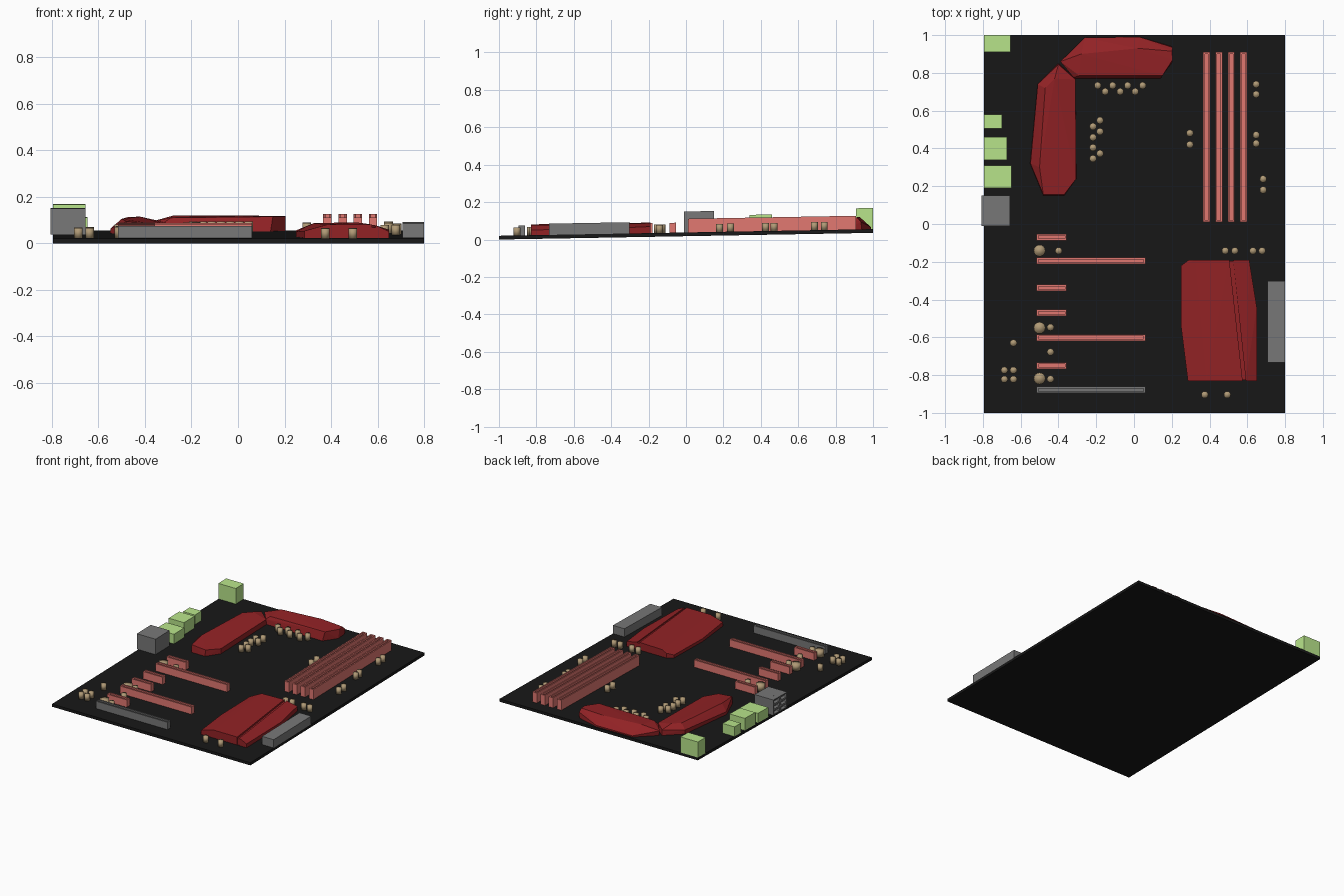
import bpy, bmesh, math
from mathutils import Matrix, Vector

if "Cube" in bpy.data.objects:
    bpy.data.objects.remove(bpy.data.objects["Cube"])

SLOPE = 0.0178   # whole board leans up slightly toward the back
TOP = 0.02       # board surface height


def mat(name, *rgb):
    """Material from 0-255 screen colour, converted to linear."""
    lin = [((c / 255 + 0.055) / 1.055) ** 2.4 for c in rgb]
    m = bpy.data.materials.new(name)
    m.diffuse_color = (*lin, 1)
    m.use_nodes = True
    m.node_tree.nodes["Principled BSDF"].inputs["Base Color"].default_value = m.diffuse_color
    return m


BLACK = mat("board_black", 24, 24, 24)
RED = mat("heatsink_red", 146, 34, 37)
SALMON = mat("slot_salmon", 226, 120, 113)
GREEN = mat("port_green", 185, 229, 139)
GREY = mat("connector_grey", 120, 120, 120)
TAN = mat("capacitor_tan", 176, 154, 118)


def finish(bm, name, material, angle=0):
    for v in bm.verts:
        v.co.z += SLOPE * (v.co.y + 1)
    bmesh.ops.recalc_face_normals(bm, faces=bm.faces)
    me = bpy.data.meshes.new(name)
    bm.to_mesh(me)
    bm.free()
    me.materials.append(material)
    ob = bpy.data.objects.new(name, me)
    bpy.context.collection.objects.link(ob)
    if angle:
        bpy.ops.object.select_all(action='DESELECT')
        ob.select_set(True)
        bpy.context.view_layer.objects.active = ob
        bpy.ops.object.shade_smooth_by_angle(angle=math.radians(angle))
    return ob


def add_box(bm, x0, x1, y0, y1, z0, z1):
    m = Matrix.Translation(((x0 + x1) / 2, (y0 + y1) / 2, (z0 + z1) / 2))
    m = m @ Matrix.Diagonal((x1 - x0, y1 - y0, z1 - z0, 1))
    bmesh.ops.create_cube(bm, size=1, matrix=m)


def box(name, material, *dims):
    bm = bmesh.new()
    add_box(bm, *dims)
    return finish(bm, name, material)


def socket(name, material, dims, direction, rim, depth):
    """Box with an inset recess in the face pointing along direction."""
    bm = bmesh.new()
    add_box(bm, *dims)
    d = Vector(direction)
    bm.normal_update()
    face = max(bm.faces, key=lambda f: f.normal.dot(d))
    bmesh.ops.inset_region(bm, faces=[face], thickness=rim)
    ext = bmesh.ops.extrude_discrete_faces(bm, faces=[face])
    for v in ext["faces"][0].verts:
        v.co -= d * depth
    return finish(bm, name, material)


def slot(name, material, x0, x1, y0, y1, h):
    socket(name, material, (x0, x1, y0, y1, TOP, h), (0, 0, 1), 0.013, 0.015)


def hull(name, base, top):
    """Faceted heatsink: convex body over a base outline and top points."""
    bm = bmesh.new()
    for x, y in base:
        bm.verts.new((x, y, TOP))
    for p in top:
        bm.verts.new(p)
    res = bmesh.ops.convex_hull(bm, input=bm.verts[:])
    junk = [v for v in res["geom_interior"] if isinstance(v, bmesh.types.BMVert)]
    bmesh.ops.delete(bm, geom=junk, context='VERTS')
    return finish(bm, name, RED)


# Board
box("circuit_board", BLACK, -0.795, 0.8, -1, 1, 0, TOP)

# Memory slots
for i in range(4):
    x = 0.384 + 0.0655 * i
    slot("memory_slot", SALMON, x - 0.018, x + 0.018, 0.01, 0.91, 0.093)

# Expansion slots: long and short
for y, c in ((-0.195, SALMON), (-0.602, SALMON), (-0.878, GREY)):
    slot("long_expansion_slot", c, -0.516, 0.06, y - 0.017, y + 0.017, 0.073)
for y in (-0.07, -0.338, -0.47, -0.75):
    slot("short_expansion_slot", SALMON, -0.516, -0.357, y - 0.017, y + 0.017, 0.073)

# Rear ports
for x1, y0, y1, h in ((-0.655, 0.91, 1.0, 0.133), (-0.70, 0.505, 0.58, 0.09),
                      (-0.672, 0.34, 0.46, 0.108), (-0.648, 0.19, 0.31, 0.09)):
    box("rear_port", GREEN, -0.795, x1, y0, y1, TOP, h)

# Audio block: body plus a 2 x 3 grid of jack openings facing the left edge
box("audio_block", GREY, -0.77, -0.656, -0.01, 0.15, TOP, 0.132)
for i in range(2):
    for j in range(3):
        y, z = -0.01 + 0.08 * i, TOP + 0.0373 * j
        socket("audio_jack", GREY, (-0.807, -0.77, y, y + 0.08, z, z + 0.0373),
               (-1, 0, 0), 0.009, 0.025)

# Drive connector block on the right edge
box("drive_connector", GREY, 0.707, 0.8, -0.733, -0.303, TOP, 0.08)

# Left power heatsink
hull("left_heatsink",
     [(-0.51, 0.74), (-0.40, 0.85), (-0.31, 0.77), (-0.305, 0.24),
      (-0.37, 0.15), (-0.48, 0.15), (-0.55, 0.32)],
     [(-0.548, 0.32, 0.04), (-0.51, 0.74, 0.05), (-0.47, 0.72, 0.083),
      (-0.42, 0.77, 0.083), (-0.50, 0.30, 0.082), (-0.48, 0.155, 0.074),
      (-0.37, 0.155, 0.064), (-0.306, 0.24, 0.057), (-0.31, 0.765, 0.058),
      (-0.40, 0.845, 0.06)])

# Top power heatsink
hull("top_heatsink",
     [(-0.385, 0.86), (-0.26, 0.985), (0.03, 0.99), (0.20, 0.94),
      (0.205, 0.86), (0.14, 0.77), (-0.31, 0.77)],
     [(-0.39, 0.86, 0.055), (-0.26, 0.987, 0.03), (0.03, 0.99, 0.03),
      (0.205, 0.935, 0.06), (0.205, 0.87, 0.083), (0.20, 0.915, 0.083),
      (0.15, 0.785, 0.083), (-0.29, 0.785, 0.078), (-0.28, 0.90, 0.085),
      (0.02, 0.93, 0.085), (-0.32, 0.775, 0.055)])

# Chipset heatsink: two faceted halves with a slanted channel between
hull("chipset_heatsink_left",
     [(0.25, -0.22), (0.29, -0.19), (0.505, -0.19), (0.575, -0.83),
      (0.285, -0.83), (0.25, -0.55)],
     [(0.25, -0.22, 0.042), (0.25, -0.55, 0.042), (0.285, -0.83, 0.05),
      (0.29, -0.19, 0.055), (0.325, -0.19, 0.072), (0.505, -0.19, 0.076),
      (0.575, -0.83, 0.078), (0.385, -0.83, 0.078)])
hull("chipset_heatsink_right",
     [(0.525, -0.19), (0.61, -0.19), (0.65, -0.44), (0.65, -0.83), (0.592, -0.83)],
     [(0.525, -0.19, 0.073), (0.592, -0.83, 0.074), (0.61, -0.19, 0.055),
      (0.65, -0.44, 0.048), (0.65, -0.83, 0.048)])
hull("chipset_heatsink_channel",
     [(0.48, -0.195), (0.55, -0.195), (0.62, -0.825), (0.55, -0.825)],
     [(0.48, -0.195, 0.065), (0.53, -0.195, 0.065),
      (0.60, -0.825, 0.065), (0.55, -0.825, 0.065)])


# Capacitors: softly shaded little cans
def capacitor(x, y, r=0.0185, h=0.043):
    bm = bmesh.new()
    bmesh.ops.create_cone(bm, cap_ends=True, segments=16, radius1=r, radius2=r, depth=h,
                          matrix=Matrix.Translation((x + 0.004, y - 0.004, TOP + h / 2)))
    finish(bm, "capacitor", TAN, 120)


for i in range(7):
    capacitor(-0.196 + 0.0397 * i, 0.705 if i % 2 else 0.737)
for i, y in enumerate((0.552, 0.52, 0.493, 0.462, 0.408, 0.377, 0.35)):
    capacitor(-0.184 if i in (0, 2, 5) else -0.221, y)
for x, ys in ((0.292, (0.485, 0.424)), (0.643, (0.743, 0.69, 0.475, 0.43)),
              (0.68, (0.242, 0.184)), (-0.69, (-0.77, -0.818)),
              (-0.642, (-0.77, -0.818, -0.626)), (-0.446, (-0.543, -0.674, -0.817))):
    for y in ys:
        capacitor(x, y)
for x in (0.479, 0.53, 0.626, 0.674, -0.403):
    capacitor(x, -0.138)
for x in (0.371, 0.49):
    capacitor(x, -0.9)
for y in (-0.137, -0.546, -0.814):
    capacitor(-0.504, y, 0.031, 0.045)
